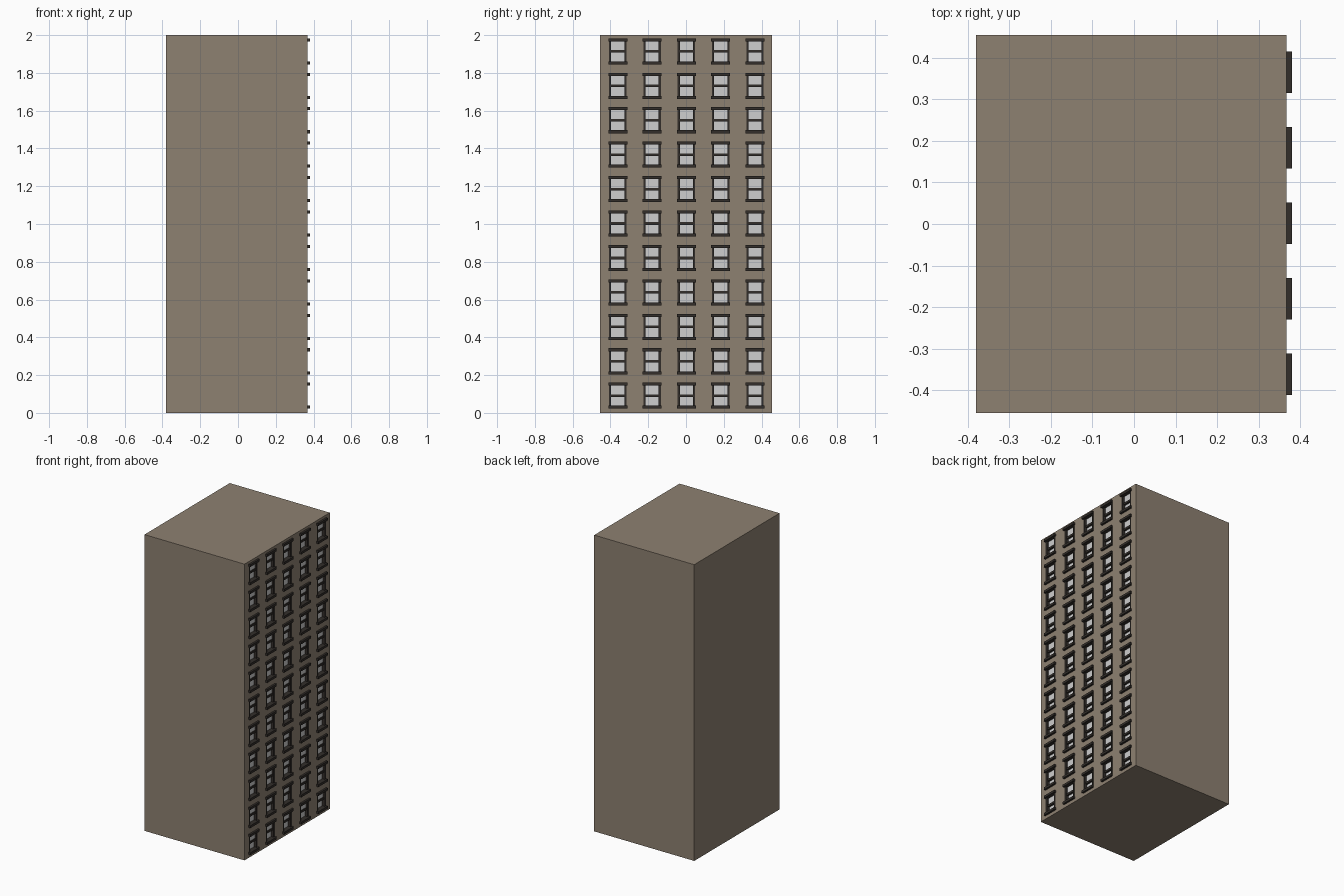
import bpy, bmesh
from mathutils import Vector

if "Cube" in bpy.data.objects:
    bpy.data.objects.remove(bpy.data.objects["Cube"])

X0, X1, HY, H = -0.38, 0.367, 0.455, 2.0      # tower extents, X1 = window wall
COLS, ROWS = 5, 11
PY, PZ = 0.1815, 0.1823                       # window spacing
Y0, Z0 = 0.002 - 2 * PY, 0.091                # centre of the first window
OW, OH, DEPTH = 0.046, 0.060, 0.03            # opening half width, half height, depth


def material(name, rgb):
    m = bpy.data.materials.new(name)
    m.diffuse_color = (*rgb, 1)
    m.use_nodes = True
    m.node_tree.nodes["Principled BSDF"].inputs["Base Color"].default_value = m.diffuse_color
    return m


stone = material("brown stone", (0.27, 0.218, 0.165))
dark = material("dark frame", (0.032, 0.027, 0.023))
pane = material("pale glass", (0.62, 0.62, 0.62))


def make_object(name, bm, mat):
    me = bpy.data.meshes.new(name)
    bm.to_mesh(me)
    bm.free()
    me.materials.append(mat)
    ob = bpy.data.objects.new(name, me)
    bpy.context.collection.objects.link(ob)
    return ob


def add_box(bm, lo, hi):
    lo, hi = Vector(lo), Vector(hi)
    verts = bmesh.ops.create_cube(bm, size=1)["verts"]
    for v in verts:
        v.co = (lo + hi) / 2 + v.co * (hi - lo)


# Tower block: the window wall is sliced into cells and openings pushed in
bm = bmesh.new()
add_box(bm, (X0, -HY, 0), (X1, HY, H))


def slice_wall(co, no):
    faces = [f for f in bm.faces if f.normal.x > 0.9]
    geom = set(faces)
    for f in faces:
        geom.update(f.edges)
        geom.update(f.verts)
    bmesh.ops.bisect_plane(bm, geom=list(geom), plane_co=co, plane_no=no)
    bm.normal_update()


bm.normal_update()
for i in range(COLS):
    for s in (-1, 1):
        slice_wall((0, Y0 + i * PY + s * OW, 0), (0, 1, 0))
for j in range(ROWS):
    for s in (-1, 1):
        slice_wall((0, 0, Z0 + j * PZ + s * OH), (0, 0, 1))


def is_opening(f):
    c = f.calc_center_median()
    dy = abs((c.y - Y0 + PY / 2) % PY - PY / 2)
    dz = abs((c.z - Z0 + PZ / 2) % PZ - PZ / 2)
    inside = abs(c.y) < HY - 0.04 and 0.05 < c.z < H - 0.05
    return f.normal.x > 0.9 and inside and dy < 0.01 and dz < 0.01


openings = [f for f in bm.faces if is_opening(f)]
for f in bmesh.ops.extrude_discrete_faces(bm, faces=openings)["faces"]:
    bmesh.ops.translate(bm, verts=f.verts, vec=(-DEPTH, 0, 0))
make_object("tower_block", bm, stone)


# Window parts: built once around the window centre, then arrayed
def window_part(name, boxes, mat):
    bm = bmesh.new()
    for lo, hi in boxes:
        add_box(bm, lo, hi)
    ob = make_object(name, bm, mat)
    ob.location = (X1, Y0, Z0)
    for n, step in ((COLS, (0, PY, 0)), (ROWS, (0, 0, PZ))):
        arr = ob.modifiers.new("repeat", 'ARRAY')
        arr.count = n
        arr.use_relative_offset = False
        arr.use_constant_offset = True
        arr.constant_offset_displace = step


IN, TOP = 0.035, 0.053                        # glass half width and half height
window_part("lintels", [((-0.025, -0.05, TOP), (0.013, 0.05, 0.069))], dark)
window_part("sills", [((-0.025, -0.05, -0.069), (0.013, 0.05, -TOP))], dark)
window_part("jambs", [((-0.028, -OW, -TOP), (0.001, -IN, TOP)),
                      ((-0.028, IN, -TOP), (0.001, OW, TOP))], dark)
window_part("meeting_rails", [((-0.025, -IN, -0.007), (-0.006, IN, 0.007))], dark)
window_part("upper_panes", [((-0.018, -IN, 0.007), (-0.012, IN, TOP))], pane)
window_part("lower_panes", [((-0.025, -IN, -TOP), (-0.019, IN, -0.007))], pane)
